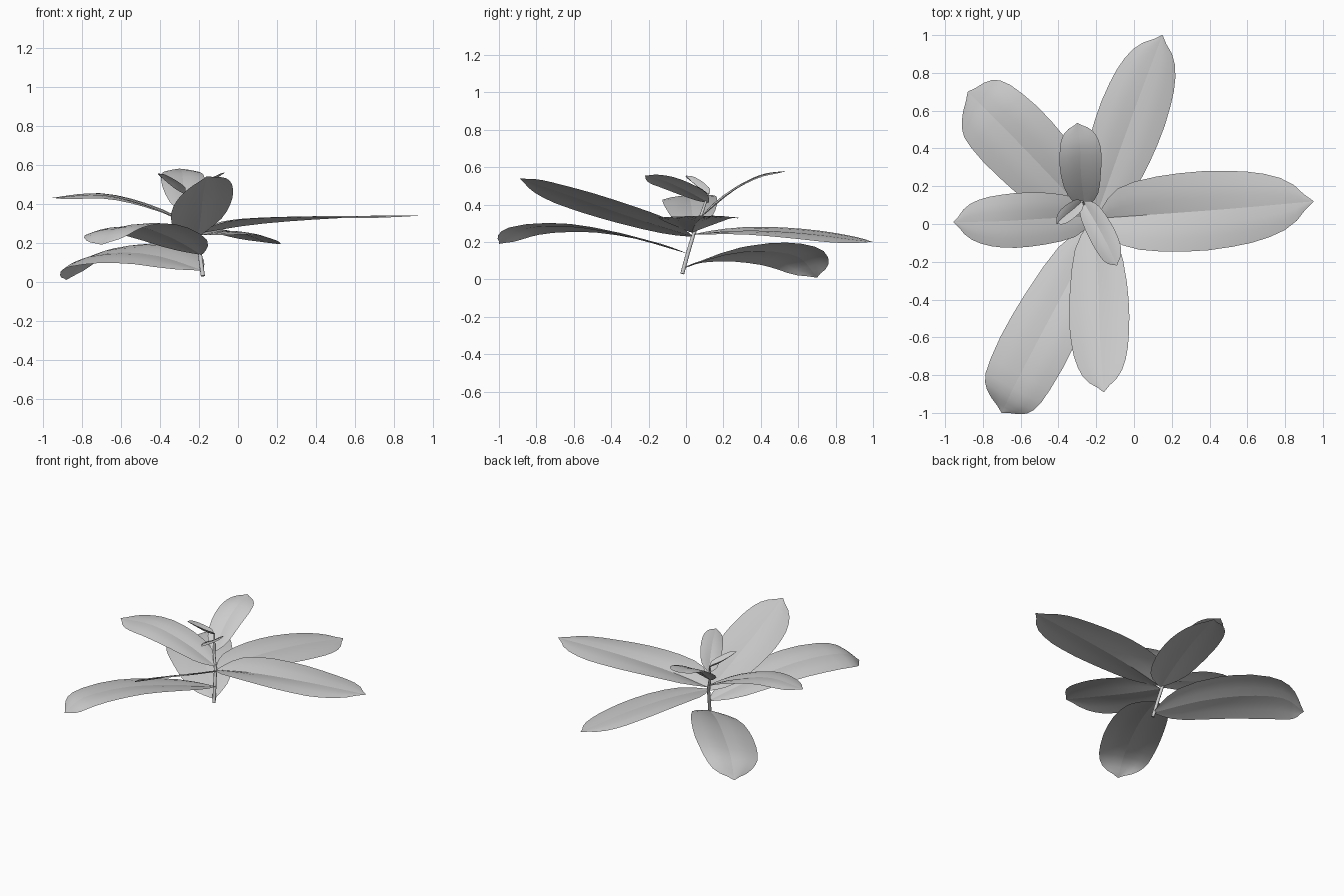
import bpy, bmesh, math
from mathutils import Vector

if "Cube" in bpy.data.objects:
    bpy.data.objects.remove(bpy.data.objects["Cube"])

# Half-width of a leaf along its length, 1 = widest
PROFILE = [(0, .06), (.04, .3), (.08, .5), (.15, .72), (.25, .86), (.37, .95), (.47, .99), (.57, 1),
           (.67, .96), (.75, .9), (.82, .8), (.88, .66), (.93, .45), (.965, .2), (1, .01)]


def spline(pts, t):
    """Catmull-Rom point on a path."""
    p = [2 * pts[0] - pts[1]] + pts + [2 * pts[-1] - pts[-2]]
    u = t * (len(pts) - 1)
    i = min(int(u), len(pts) - 2)
    u -= i
    a, b, c, d = p[i:i + 4]
    return 0.5 * (2 * b + (c - a) * u + (2 * a - 5 * b + 4 * c - d) * u * u
                  + (3 * b - a - 3 * c + d) * u ** 3)


def leaf(name, pts, width, roll=0.0, fold=0.3, fold_end=0.0):
    """Folded leaf blade along a midrib; roll > 0 lifts the left side."""
    pts = [Vector(p) for p in pts]
    heading = pts[-1] - pts[0]
    side = Vector((-heading.y, heading.x, 0)).normalized()
    bm = bmesh.new()
    rows = []
    for t, w in PROFILE:
        c = spline(pts, t)
        tan = (spline(pts, min(t + .02, 1)) - spline(pts, max(t - .02, 0))).normalized()
        up = tan.cross(side).normalized()
        f = fold + (fold_end - fold) * min(1, t * 1.3)
        row = []
        for s in (-1, -.66, -.33, 0, .33, .66, 1):
            d = s * w * width
            h = abs(d) * (f + .12 - .2 * abs(s)) + roll * d
            row.append(bm.verts.new(c + side * d + up * h))
        rows.append(row)
    for a, b in zip(rows, rows[1:]):
        for j in range(6):
            bm.faces.new((a[j + 1], a[j], b[j], b[j + 1])).smooth = True
        bm.edges.get((a[3], b[3])).smooth = False  # crisp midrib
    bm.normal_update()
    if sum(f.normal.z for f in bm.faces) < 0:
        bmesh.ops.reverse_faces(bm, faces=bm.faces[:])
    me = bpy.data.meshes.new(name)
    bm.to_mesh(me)
    bm.free()
    bpy.context.collection.objects.link(bpy.data.objects.new(name, me))


# Stem
cu = bpy.data.curves.new("stem", 'CURVE')
cu.dimensions = '3D'
cu.bevel_depth = 0.011
cu.bevel_resolution = 2
cu.use_fill_caps = True
sp = cu.splines.new('POLY')
path = [(-.18, -.02, .03), (-.195, .01, .14), (-.21, .04, .24), (-.25, .08, .34), (-.275, .12, .46)]
sp.points.add(len(path) - 1)
for p, co, r in zip(sp.points, path, (1, 1, .95, .8, .5)):
    p.co = (*co, 1)
    p.radius = r
bpy.context.collection.objects.link(bpy.data.objects.new("stem", cu))

# Large leaves
leaf("right_leaf", [(-.19, .03, .25), (.1, .05, .295), (.5, .08, .325), (.95, .12, .34)], .21, 0, .4, .05)
leaf("back_leaf", [(-.2, .04, .24), (-.09, .35, .26), (.03, .68, .245), (.15, 1.0, .2)], .18, .12, .15)
leaf("back_left_leaf", [(-.185, -.01, .06), (-.4, .21, .13), (-.6, .42, .15), (-.78, .6, .12), (-.88, .70, .01)],
     .205, -.25, .15)
leaf("left_leaf", [(-.21, .04, .27), (-.45, .03, .38), (-.7, .015, .445), (-.955, .01, .43)], .145, -.08, .2)
leaf("front_left_leaf", [(-.19, 0, .14), (-.34, -.3, .225), (-.5, -.6, .28), (-.64, -.87, .27), (-.7, -1.0, .19)],
     .185, .12, .15)
leaf("front_leaf", [(-.205, .03, .23), (-.19, -.3, .335), (-.18, -.6, .44), (-.16, -.89, .54)], .16, .35, .2)

# Small top leaves
leaf("small_back_leaf", [(-.26, .09, .34), (-.28, .25, .47), (-.285, .4, .555), (-.3, .535, .58)], .112, .0, .25)
leaf("small_front_leaf", [(-.27, .12, .41), (-.21, .02, .465), (-.14, -.11, .525), (-.09, -.22, .555)], .07, .4, .3)
leaf("young_leaf", [(-.275, .12, .45), (-.32, .08, .475), (-.37, .04, .515), (-.41, 0, .555)], .04, 0, 1.0, .5)
